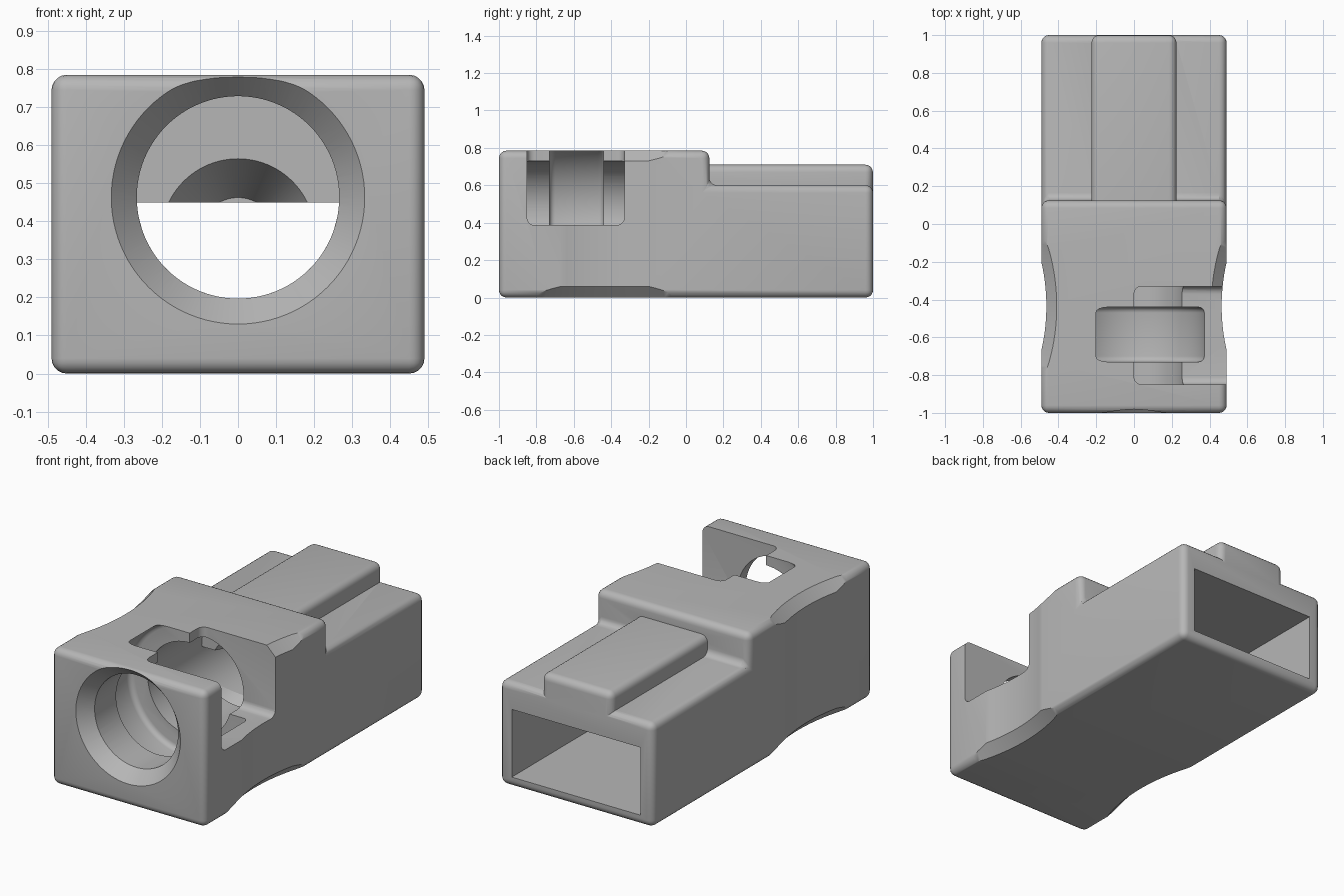
import bpy, bmesh, math
from mathutils import Matrix

old = bpy.data.objects.get("Cube")
if old:
    bpy.data.objects.remove(old, do_unlink=True)

grey = bpy.data.materials.new("light_grey")
grey.use_nodes = True
colour = (0.47, 0.47, 0.47, 1)
grey.diffuse_color = colour
grey.node_tree.nodes["Principled BSDF"].inputs["Base Color"].default_value = colour

ROUND = 0.04
BORE_Z, BORE_R = 0.463, 0.266


def finish(name, bm):
    bmesh.ops.recalc_face_normals(bm, faces=bm.faces)
    mesh = bpy.data.meshes.new(name)
    bm.to_mesh(mesh)
    bm.free()
    mesh.materials.append(grey)
    obj = bpy.data.objects.new(name, mesh)
    bpy.context.collection.objects.link(obj)
    return obj


def round_edges(bm, edges, width=ROUND, segments=5):
    bmesh.ops.bevel(bm, geom=list(edges), offset=width, segments=segments,
                    profile=0.5, affect='EDGES', clamp_overlap=True)


def prism(name, points, to_3d, lo, hi, rounded=False):
    """Extrude a 2D profile between lo and hi along the remaining axis."""
    bm = bmesh.new()
    face = bm.faces.new([bm.verts.new(to_3d(p, lo)) for p in points])
    ext = bmesh.ops.extrude_face_region(bm, geom=[face])
    shift = [a - b for a, b in zip(to_3d(points[0], hi), to_3d(points[0], lo))]
    bmesh.ops.translate(bm, vec=shift,
                        verts=[g for g in ext["geom"] if isinstance(g, bmesh.types.BMVert)])
    bmesh.ops.recalc_face_normals(bm, faces=bm.faces)
    if rounded:
        round_edges(bm, bm.edges)
    return finish(name, bm)


def box(name, x, y, z, rounding=None):
    """Box from ranges; rounding is 'all', or the axis of the edges to round."""
    bm = bmesh.new()
    bmesh.ops.create_cube(bm, size=1)
    for v in bm.verts:
        v.co = [r[0] + (c + 0.5) * (r[1] - r[0]) for c, r in zip(v.co, (x, y, z))]
    if rounding == 'all':
        round_edges(bm, bm.edges)
    elif rounding is not None:
        round_edges(bm, [e for e in bm.edges
                         if abs((e.verts[0].co - e.verts[1].co).normalized()[rounding]) > 0.9])
    return finish(name, bm)


def drum(name, y0, y1, r0, r1, z=BORE_Z, rounding=0):
    """Cylinder or cone lying along y."""
    bm = bmesh.new()
    turn = Matrix.Translation((0, (y0 + y1) / 2, z)) @ Matrix.Rotation(-math.pi / 2, 4, 'X')
    bmesh.ops.create_cone(bm, cap_ends=True, segments=96, radius1=r0, radius2=r1,
                          depth=y1 - y0, matrix=turn)
    if rounding:
        round_edges(bm, [e for e in bm.edges if any(len(f.verts) > 4 for f in e.link_faces)],
                    rounding, 4)
    return finish(name, bm)


def combine(target, tool, operation='DIFFERENCE'):
    mod = target.modifiers.new("combine", 'BOOLEAN')
    mod.operation, mod.solver, mod.object = operation, 'EXACT', tool
    bpy.context.view_layer.update()
    result = target.evaluated_get(bpy.context.evaluated_depsgraph_get())
    mesh = bpy.data.meshes.new_from_object(result)
    target.modifiers.clear()
    target.data = mesh
    bpy.data.objects.remove(tool, do_unlink=True)


# Stepped housing, taller at the front, with a raised rib on the rear part
side = [(-1, 0), (1, 0), (1, 0.6), (0.125, 0.6), (0.125, 0.785), (-1, 0.785)]
body = prism("housing", side, lambda p, x: (x, *p), -0.49, 0.49, rounded=True)
rib = box("rib", (-0.225, 0.225), (0.0, 0.999), (0.5, 0.71), 'all')
combine(body, rib, 'UNION')

# Concave finger grips on both sides, flared at the top and bottom
for s in (-1, 1):
    bm = bmesh.new()
    radius, flare, rings = 1.05, 0.085, []
    for r, z in ((radius + flare, -0.03), (radius, 0.06), (radius, 0.73),
                 (radius + flare, 0.815)):
        rings.append([bm.verts.new((s * (0.464 + radius + r * math.cos(a)),
                                    -0.435 + r * math.sin(a), z))
                      for a in (2 * math.pi * i / 192 for i in range(192))])
    for low, high in zip(rings, rings[1:]):
        for i in range(192):
            j = (i + 1) % 192
            bm.faces.new((low[i], low[j], high[j], high[i]))
    bm.faces.new(rings[0])
    bm.faces.new(rings[-1])
    combine(body, finish("grip_cutter", bm))

# Front bore with a flared mouth and a wide chamber breaking through the top
combine(body, drum("bore_cutter", -1.1, 0.05, BORE_R, BORE_R))
combine(body, drum("mouth_cutter", -1.01, -0.925, 0.342, BORE_R))
combine(body, drum("chamber_cutter", -0.73, -0.44, 0.38, 0.38, rounding=0.03))

# Window open to the top and to one side
combine(body, box("window_cutter", (0, 0.8), (-0.85, -0.33), (0.387, 1.2), 'all'))

# Tapered recess and flat-topped channel behind the bore
combine(body, drum("recess_cutter", 0.0, 0.25, 0.2275, 0.1, z=0.3625))
start = math.asin((0.45 - BORE_Z) / BORE_R)
arc = [math.pi - start + (math.pi + 2 * start) * i / 48 for i in range(49)]
channel = [(BORE_R * math.cos(a), BORE_Z + BORE_R * math.sin(a)) for a in arc]
combine(body, prism("channel_cutter", channel, lambda p, y: (p[0], y, p[1]), 0.0, 0.4))

# Rectangular rear socket
combine(body, box("socket_cutter", (-0.41, 0.41), (0.3, 1.1), (0.06, 0.45)))

bpy.ops.object.select_all(action='DESELECT')
body.select_set(True)
bpy.context.view_layer.objects.active = body
bpy.ops.object.shade_smooth_by_angle(angle=math.radians(25))
